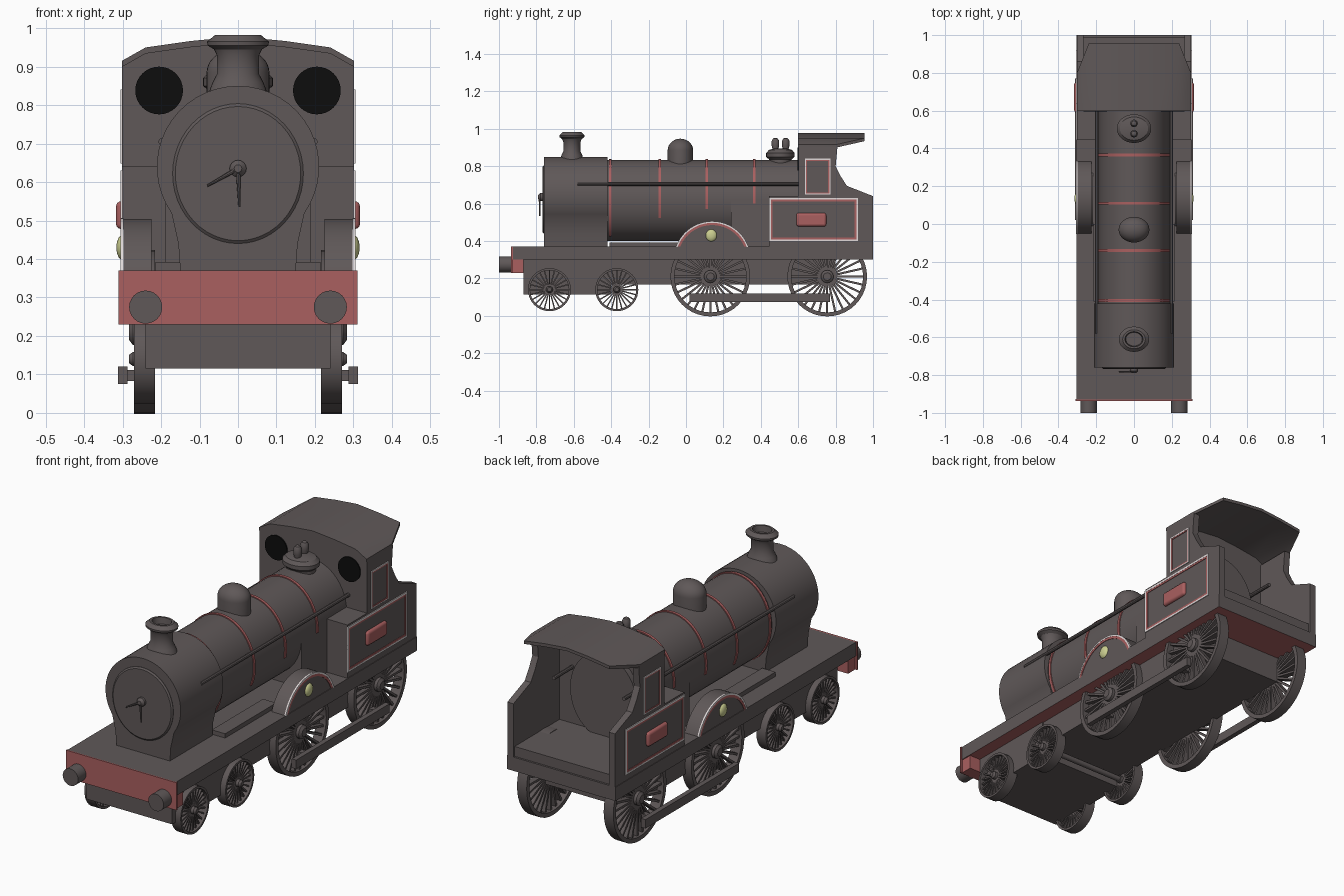
import bpy, bmesh
from math import sin, cos, pi, radians
from mathutils import Matrix, Vector

if "Cube" in bpy.data.objects:
    bpy.data.objects.remove(bpy.data.objects["Cube"])


def material(name, r, g, b):
    m = bpy.data.materials.new(name)
    m.use_nodes = True
    m.diffuse_color = (r, g, b, 1)
    m.node_tree.nodes["Principled BSDF"].inputs["Base Color"].default_value = (r, g, b, 1)
    return m


GREY = material("warm grey", .115, .098, .098)
RED = material("dull red", .40, .115, .115)
WHITE = material("pale trim", .75, .70, .70)
YELLOW = material("yellow green", .60, .62, .28)
BLACK = material("black", .004, .004, .004)
made = []


def finish(name, bm, *mats):
    bmesh.ops.recalc_face_normals(bm, faces=bm.faces[:])
    me = bpy.data.meshes.new(name)
    bm.to_mesh(me)
    bm.free()
    for m in mats:
        me.materials.append(m)
    ob = bpy.data.objects.new(name, me)
    bpy.context.collection.objects.link(ob)
    made.append(ob)
    return ob


def box(name, x, y, z, mat=GREY):
    bm = bmesh.new()
    size = [b - a for a, b in (x, y, z)]
    mid = [(a + b) / 2 for a, b in (x, y, z)]
    bmesh.ops.create_cube(bm, size=1, matrix=Matrix.Translation(mid) @ Matrix.Diagonal((*size, 1)))
    return finish(name, bm, mat)


def prism(name, pts, axis, a, b, mat=GREY):
    """Extrude a profile along x (points are y, z) or along y (points are x, z)."""
    bm = bmesh.new()
    place = (lambda p, h: (h, *p)) if axis == "x" else (lambda p, h: (p[0], h, p[1]))
    face = bm.faces.new([bm.verts.new(place(p, a)) for p in pts])
    out = bmesh.ops.extrude_face_region(bm, geom=[face])
    shift = Vector(place((0, 0), b - a))
    bmesh.ops.translate(bm, vec=shift, verts=[v for v in out["geom"] if isinstance(v, bmesh.types.BMVert)])
    return finish(name, bm, mat)


def arc(cx, cz, rx, rz, a0, a1, n=32):
    return [(cx + rx * cos(radians(a0 + (a1 - a0) * i / n)),
             cz + rz * sin(radians(a0 + (a1 - a0) * i / n))) for i in range(n + 1)]


def strip(cx, cz, rx, rz, t, a0, a1):
    """Curved band profile of width t."""
    return arc(cx, cz, rx, rz, a0, a1) + arc(cx, cz, rx - t, rz - t, a1, a0)


def revolve(bm, profile, matrix, n=32, closed=False):
    """Revolve (radius, height) points round local z."""
    rings = [[bm.verts.new(matrix @ Vector((r * cos(2 * pi * i / n), r * sin(2 * pi * i / n), h)))
              for i in range(n)] for r, h in profile]
    pairs = list(zip(rings, rings[1:]))
    if closed:
        pairs.append((rings[-1], rings[0]))
    for p, q in pairs:
        for i in range(n):
            j = (i + 1) % n
            bm.faces.new((p[i], p[j], q[j], q[i]))
    if not closed:
        bm.faces.new(rings[0])
        bm.faces.new(rings[-1])


TURN = {"z": Matrix(), "x": Matrix.Rotation(pi / 2, 4, "Y"), "y": Matrix.Rotation(-pi / 2, 4, "X")}


def lathe(name, profile, at, axis="z", mat=GREY, stretch=(1, 1, 1), n=32):
    bm = bmesh.new()
    revolve(bm, profile, Matrix.Translation(at) @ Matrix.Diagonal((*stretch, 1)) @ TURN[axis], n)
    return finish(name, bm, mat)


def wheel(name, s, y, z, r, spokes, width):
    bm = bmesh.new()
    at = Matrix.Translation((s * .243, y, z))
    t, h = r * .1, .027
    revolve(bm, [(r, -h), (r, h), (r - t, h), (r - t, -h)], at @ TURN["x"], 40, True)
    hub = r * .16
    revolve(bm, [(hub, -.03), (hub, .03), (hub * .6, .04)], at @ TURN["x"] @ Matrix.Diagonal((1, 1, s, 1)), 16)
    for i in range(spokes):
        m = at @ Matrix.Rotation(2 * pi * i / spokes, 4, "X") @ Matrix.Translation((0, 0, r * .52))
        bmesh.ops.create_cube(bm, size=1, matrix=m @ Matrix.Diagonal((.03, width, r * .82, 1)))
    return finish(name, bm, GREY)


def border(name, x, y, z, w, mat):
    """Thin rectangular outline on a side wall."""
    for part, yy, zz in (("bottom", y, (z[0], z[0] + w)), ("top", y, (z[1] - w, z[1])),
                         ("front", (y[0], y[0] + w), z), ("back", (y[1] - w, y[1]), z)):
        box(name + "_" + part, x, yy, zz, mat)


# Running board with red underside, frames, buffer beam
board = box("running_board", (-.305, .305), (-.93, 1), (.30, .37))
board.data.materials.append(RED)
for f in board.data.polygons:
    f.material_index = int(f.normal.z < -.5)
box("bogie_frame", (-.24, .24), (-.87, -.40), (.115, .30))
box("main_frame", (-.235, .235), (-.40, .80), (.167, .30))
box("buffer_beam", (-.31, .31), (-.936, -.926), (.23, .37), RED)
box("beam_backing", (-.30, .30), (-.93, -.87), (.23, .30), RED)

# Smokebox with narrowed saddle, door and handles
prism("smokebox", [(.15, .37), (.155, .44)] + arc(0, .64, .211, .21, -35, 215) + [(-.155, .44), (-.15, .37)],
      "y", -.76, -.42)
lathe("smokebox_door", [(.17, .01), (.17, 0), (.163, -.006)], (0, -.762, .622), "y", stretch=(1, 1, 1.07), n=48)
lathe("door_knob", [(.022, 0), (.022, -.014), (.01, -.025)], (0, -.765, .635), "y", n=16)
for name, end in (("upper_handle", (-.08, .59)), ("lower_handle", (.004, .535))):
    d = Vector((end[0], 0, end[1] - .635))
    bm = bmesh.new()
    rot = Vector((0, 0, 1)).rotation_difference(d).to_matrix().to_4x4()
    revolve(bm, [(.006, 0), (.003, d.length)], Matrix.Translation((0, -.782, .635)) @ rot, 8)
    finish(name, bm, GREY)

# Boiler, firebox and red bands
prism("boiler", arc(0, .617, .188, .217, 0, 352.5, 47), "y", -.43, .66)
prism("firebox", [(-.188, .37), (.188, .37), (.188, .617), (-.188, .617)], "y", .24, .62)
for i, (y, a) in enumerate(((-.405, -60), (-.14, -25), (.11, -12), (.365, -4))):
    prism(f"boiler_band_{i}", strip(0, .617, .193, .222, .008, a, 180 - a), "y", y - .007, y + .007, RED)

# Chimney, dome and safety valves
WIDE = (1.2, 1, 1)
lathe("chimney", [(.07, -.03), (.055, .02), (.046, .04), (.046, .09), (.052, .105), (.066, .115), (.067, .125),
                  (.05, .142), (.04, .142), (.036, .11)], (0, -.61, .84), stretch=WIDE)
lathe("dome", [(.068, -.04)] + [(.068 * cos(a * pi / 18), .06 + .062 * sin(a * pi / 18)) for a in range(9)]
      + [(.002, .122)], (0, -.03, .825), stretch=WIDE)
lathe("valve_base", [(.06, -.04), (.06, .01), (.076, .025), (.076, .045), (.062, .062), (.03, .07)],
      (0, .505, .825), stretch=WIDE)
for i, y in enumerate((.478, .533)):
    lathe(f"safety_valve_{i}", [(.014, 0), (.02, .025), (.02, .05), (.013, .063), (.003, .067)], (0, y, .885), n=16)

# Cab front wall, floor and arched roof
ROOF = [(-.302, .915), (-.24, .95), (-.12, .967), (0, .978), (.12, .967), (.24, .95), (.302, .915)]
REAR = [.80, .955, .955, .955, .955, .955, .80]
prism("cab_front", [(x, z - .008) for x, z in ROOF] + [(.30, .37), (-.30, .37)], "y", .602, .63)
box("cab_floor", (-.27, .27), (.63, .99), (.37, .42))
bm = bmesh.new()
top = [(bm.verts.new((x, .598, z)), bm.verts.new((x, y, z))) for (x, z), y in zip(ROOF, REAR)]
for p, q in zip(top, top[1:]):
    bm.faces.new((p[0], q[0], q[1], p[1]))
low = bmesh.ops.extrude_face_region(bm, geom=bm.faces[:], use_keep_orig=True)
bmesh.ops.translate(bm, vec=(0, 0, -.016), verts=[v for v in low["geom"] if isinstance(v, bmesh.types.BMVert)])
finish("cab_roof", bm, GREY)

CAB_SIDE = [(.602, .37), (1, .37), (1, .64), (.86, .695), (.825, .75), (.80, .80), (.81, .905), (.602, .905)]
WHEELS = (("leading", -.73, .14, .115, 24, .007), ("trailing", -.37, .14, .115, 24, .007),
          ("driving", .13, .21, .213, 28, .011), ("coupled", .755, .21, .213, 28, .011))

# Paired parts on both sides
for side, s in (("left", 1), ("right", -1)):
    def span(a, b):
        return tuple(sorted((s * a, s * b)))

    for kind, *spec in WHEELS:
        wheel(f"{side}_{kind}_wheel", s, *spec)
    box(side + "_coupling_rod", span(.287, .312), (.02, .77), (.075, .12))
    for kind, y in (("driving", .13), ("coupled", .70)):
        box(f"{side}_{kind}_crank_pin", span(.25, .29), (y - .015, y + .015), (.083, .112))
    lathe(side + "_buffer", [(.043, 0), (.043, .075)], (s * .24, -1, .275), "y", n=24)
    box(side + "_base_strip", span(.14, .215), (-.41, 0), (.37, .392))
    lathe(side + "_handrail", [(.010, 0), (.010, 1.36)], (s * .197, -.58, .705), "y", n=10)

    # Cab side, lower box, windows
    prism(side + "_cab_side", CAB_SIDE, "x", *span(.268, .302))
    box(side + "_side_box", span(.18, .302), (.445, .61), (.37, .64))
    lathe(side + "_front_window", [(.062, 0), (.062, .007)], (s * .205, .596, .838), "y", BLACK)
    for kind, y, z, w in (("panel", (.445, .92), (.40, .63), .009), ("window", (.635, .772), (.648, .84), .006)):
        border(f"{side}_{kind}_outer_trim", span(.30, .306), y, z, w, WHITE)
        border(f"{side}_{kind}_inner_trim", span(.30, .305), (y[0] + w, y[1] - w), (z[0] + w, z[1] - w), w, RED)
    plate = box(side + "_side_plate", span(.288, .317), (.59, .75), (.478, .55), RED)
    bevel = plate.modifiers.new("rounding", "BEVEL")
    bevel.width, bevel.segments = .013, 4

    # Wheel splasher with trim and boss
    prism(side + "_splasher", arc(.14, .30, .204, .204, 20, 160), "x", *span(.225, .302))
    prism(side + "_splasher_outer_trim", strip(.14, .30, .206, .206, .009, 20, 160), "x", *span(.298, .306), WHITE)
    prism(side + "_splasher_inner_trim", strip(.14, .30, .197, .197, .012, 20, 160), "x", *span(.298, .305), RED)
    lathe(side + "_splasher_boss", [(.03 * cos(a * pi / 12), .016 * sin(a * pi / 12)) for a in range(6)],
          (s * .30, .135, .43), "x", YELLOW, (s, 1, 1.1), 20)

# Axles
for kind, y, z, *_ in WHEELS:
    lathe(kind + "_axle", [(.014, -.24), (.014, .24)], (0, y, z), "x", n=12)

# Smooth curved parts, keep hard edges
bpy.ops.object.select_all(action="DESELECT")
for ob in made:
    ob.select_set(True)
bpy.context.view_layer.objects.active = made[0]
bpy.ops.object.shade_smooth_by_angle(angle=radians(32))
